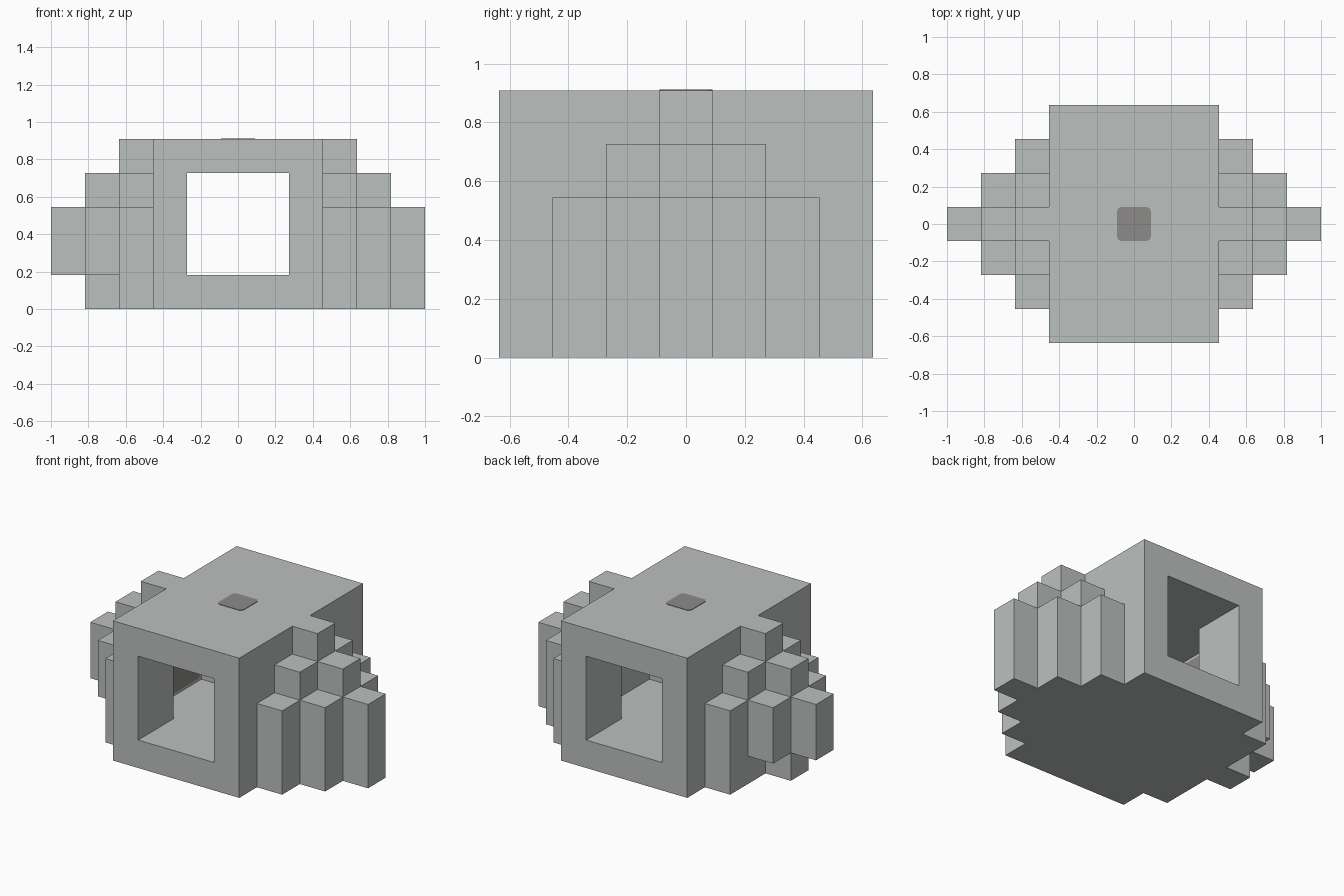
import bpy, bmesh, math
from mathutils import Vector

cube = bpy.data.objects.get("Cube")
if cube:
    bpy.data.objects.remove(cube, do_unlink=True)

U = 2 / 11  # edge of one building block


def material(name, colour):
    mat = bpy.data.materials.new(name)
    mat.use_nodes = True
    mat.diffuse_color = colour
    mat.node_tree.nodes["Principled BSDF"].inputs["Base Color"].default_value = colour
    return mat


light_grey = material("light grey", (0.50, 0.53, 0.52, 1))
dark_grey = material("dark grey", (0.27, 0.26, 0.255, 1))


def finish(bm, name, mat):
    mesh = bpy.data.meshes.new(name)
    bm.to_mesh(mesh)
    bm.free()
    mesh.materials.append(mat)
    obj = bpy.data.objects.new(name, mesh)
    bpy.context.collection.objects.link(obj)
    return obj


def block_part(name, cells, solid):
    """Skin a set of blocks, leaving out faces pressed against other blocks."""
    bm = bmesh.new()
    corners = {}

    def corner(p):
        key = tuple(round(c * 2) for c in p)
        if key not in corners:
            corners[key] = bm.verts.new(p * U)
        return corners[key]

    for cell in cells:
        middle = Vector(cell) + Vector((0, 0, 0.5))
        for axis in range(3):
            for sign in (-1, 1):
                n = Vector((0, 0, 0))
                n[axis] = sign
                if tuple(round(c) for c in Vector(cell) + n) in solid:
                    continue
                a = Vector((n.y, n.z, n.x))
                b = n.cross(a)
                ring = [-a - b, a - b, a + b, b - a]
                bm.faces.new([corner(middle + (n + d) / 2) for d in ring])
    bmesh.ops.dissolve_limit(bm, angle_limit=math.radians(1),
                             verts=bm.verts[:], edges=bm.edges[:])
    return finish(bm, name, light_grey)


def rounded_plate(name, width, height, radius, thickness):
    """Thin plate facing +z, with rounded corners."""
    bm = bmesh.new()
    verts = []
    for q, (sx, sy) in enumerate([(1, 1), (-1, 1), (-1, -1), (1, -1)]):
        for s in range(5):
            t = math.radians(q * 90 + s * 22.5)
            verts.append(bm.verts.new((sx * (width / 2 - radius) + radius * math.cos(t),
                                       sy * (height / 2 - radius) + radius * math.sin(t), 0)))
    face = bm.faces.new(verts)
    top = bmesh.ops.extrude_face_region(bm, geom=[face])["geom"]
    bmesh.ops.translate(bm, vec=(0, 0, thickness),
                        verts=[v for v in top if isinstance(v, bmesh.types.BMVert)])
    bmesh.ops.recalc_face_normals(bm, faces=bm.faces[:])
    return finish(bm, name, dark_grey)


# Body: a box with a through tunnel that widens into a central room
def hollow(i, j, k):
    reach = 2 if abs(j) <= 1 else 1
    return abs(i) <= reach and 1 <= k <= 3


body = {(i, j, k) for i in range(-2, 3) for j in range(-3, 4) for k in range(5)
        if not hollow(i, j, k)}


# Side wings: columns that step down outwards; the right one has lifted outer columns
def wing(side):
    cells = set()
    for out in range(3):
        for j in range(out - 2, 3 - out):
            lifted = side < 0 and out > 0 and out + abs(j) == 2
            cells |= {(side * (3 + out), j, k)
                      for k in range(1 if lifted else 0, 5 - out - abs(j))}
    return cells


left, right = wing(1), wing(-1)
everything = body | left | right
block_part("body", body, everything)
block_part("left_wing", left, everything)
block_part("right_wing", right, everything)

# Roof marker
marker = rounded_plate("roof_marker", U, U, 0.025, 0.003)
marker.location = (0, 0, 5 * U)

# Dark panel on the inner wall of the room
panel = rounded_plate("room_panel", 2.8 * U, 2.8 * U, 0.025, 0.003)
panel.rotation_euler = (0, math.pi / 2, 0)
panel.location = (-2.5 * U, 0, 2.5 * U)
